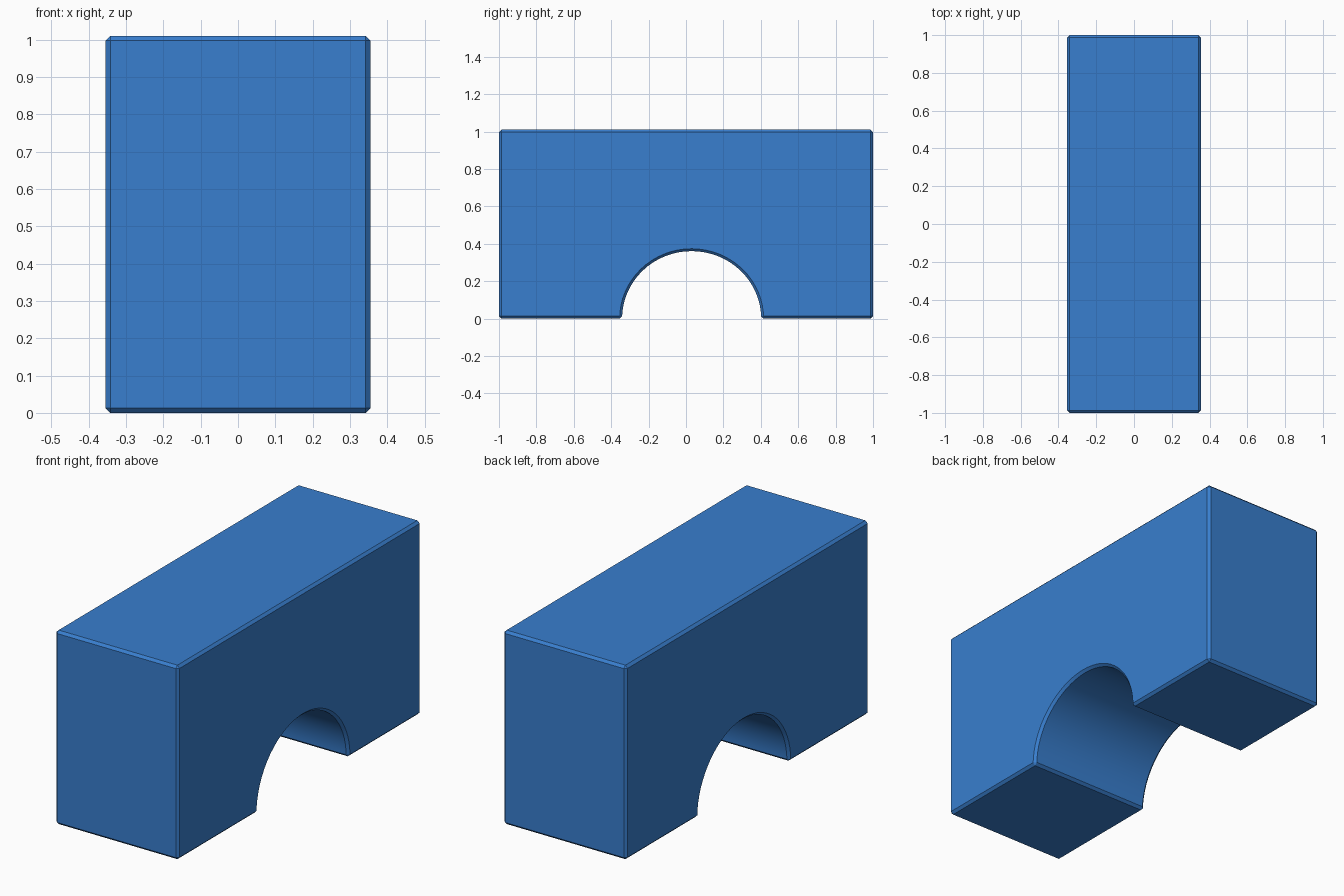
import bpy, bmesh, math

if "Cube" in bpy.data.objects:
    bpy.data.objects.remove(bpy.data.objects["Cube"])

HALF_W, HALF_L, HEIGHT = 0.355, 1.0, 1.01
ARCH_Y, ARCH_RY, ARCH_RZ, STEPS = 0.03, 0.372, 0.361, 32

# Side profile (y, z): block outline with an arched opening in the base
profile = [(HALF_L, 0), (HALF_L, HEIGHT), (-HALF_L, HEIGHT), (-HALF_L, 0)]
for i in range(STEPS + 1):
    a = math.pi * (1 - i / STEPS)
    profile.append((ARCH_Y + ARCH_RY * math.cos(a), ARCH_RZ * math.sin(a)))

# Extrude the profile across x
bm = bmesh.new()
face = bm.faces.new([bm.verts.new((-HALF_W, y, z)) for y, z in profile])
side = bmesh.ops.extrude_face_region(bm, geom=[face])
verts = [v for v in side["geom"] if isinstance(v, bmesh.types.BMVert)]
bmesh.ops.translate(bm, verts=verts, vec=(2 * HALF_W, 0, 0))
bmesh.ops.recalc_face_normals(bm, faces=bm.faces)
mesh = bpy.data.meshes.new("arch_block")
bm.to_mesh(mesh)
bm.free()
block = bpy.data.objects.new("arch_block", mesh)
bpy.context.collection.objects.link(block)

# Small chamfer on every sharp edge
bevel = block.modifiers.new("chamfer", "BEVEL")
bevel.width = 0.013
bevel.segments = 1
bevel.limit_method = "ANGLE"
bevel.angle_limit = math.radians(30)

# Blue paint
blue = bpy.data.materials.new("blue_paint")
blue.diffuse_color = (0.04, 0.21, 0.62, 1)
blue.use_nodes = True
blue.node_tree.nodes["Principled BSDF"].inputs["Base Color"].default_value = blue.diffuse_color
mesh.materials.append(blue)

# Smooth arch, crisp chamfers
bpy.context.view_layer.objects.active = block
block.select_set(True)
bpy.ops.object.modifier_apply(modifier="chamfer")
bpy.ops.object.shade_smooth_by_angle(angle=math.radians(30))
